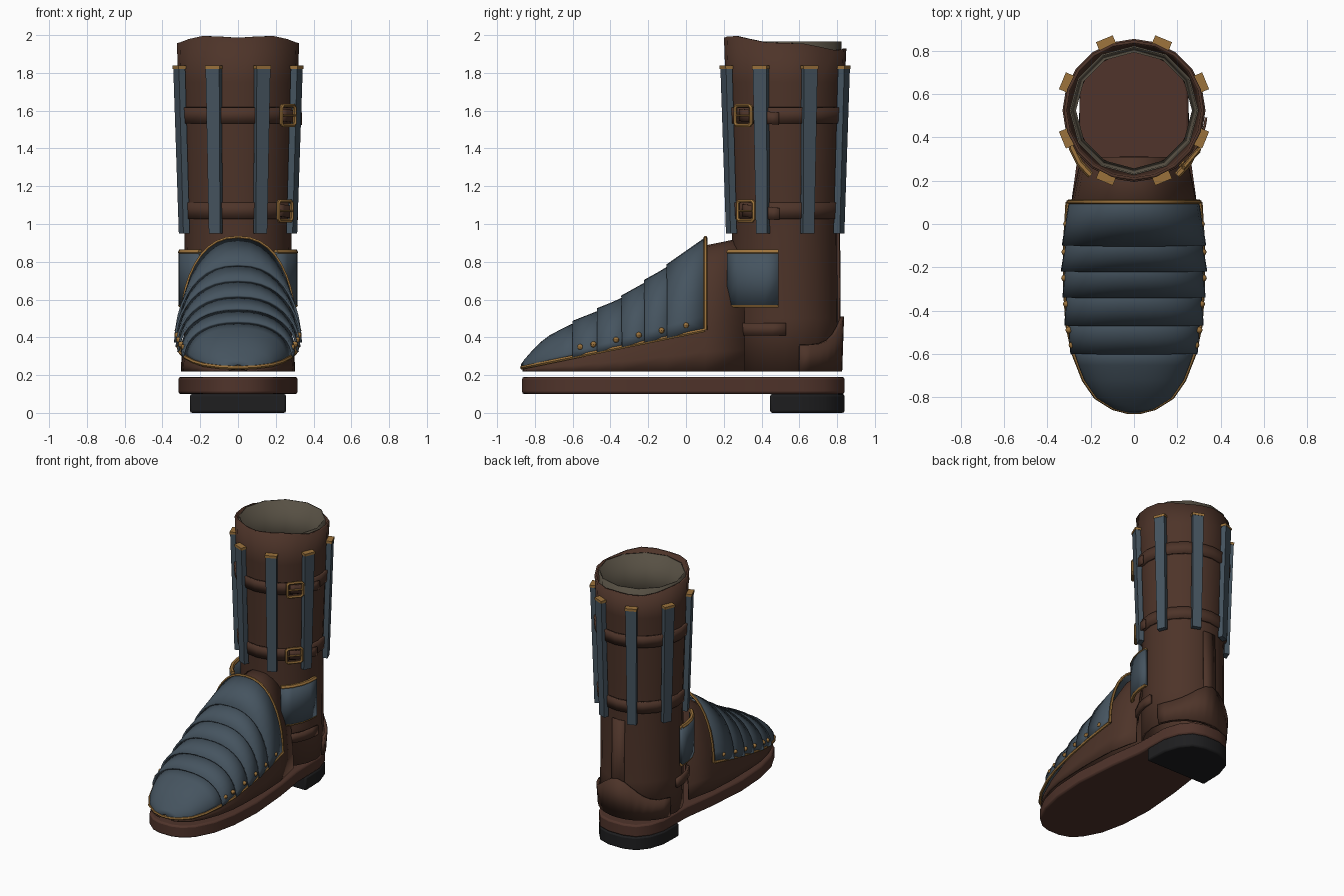
import bpy, bmesh, math
from mathutils import Vector, Matrix

cube = bpy.data.objects.get("Cube")
if cube:
    bpy.data.objects.remove(cube)


def material(name, rgb):
    m = bpy.data.materials.new(name)
    m.use_nodes = True
    m.diffuse_color = (*rgb, 1)
    m.node_tree.nodes["Principled BSDF"].inputs["Base Color"].default_value = (*rgb, 1)
    return m


LEATHER = material("brown leather", (0.075, 0.034, 0.022))
SOLE = material("sole brown", (0.08, 0.034, 0.024))
STEEL = material("blue steel", (0.06, 0.088, 0.115))
GOLD = material("old gold", (0.33, 0.17, 0.045))
RUBBER = material("black rubber", (0.013, 0.013, 0.014))
LINING = material("olive lining", (0.095, 0.08, 0.057))
made = []


def add(name, mesh, mat):
    ob = bpy.data.objects.new(name, mesh)
    bpy.context.collection.objects.link(ob)
    mesh.materials.clear()
    mesh.materials.append(mat)
    made.append(ob)
    return ob


def finish(name, bm, mat):
    bmesh.ops.recalc_face_normals(bm, faces=bm.faces[:])
    mesh = bpy.data.meshes.new(name)
    bm.to_mesh(mesh)
    bm.free()
    return add(name, mesh, mat)


def loft(name, rings, mat, closed=False, thick=0.012):
    """Skin a surface through rows of points and give it thickness."""
    bm = bmesh.new()
    rows = [[bm.verts.new(p) for p in r] for r in rings]
    n = len(rows[0])
    for a, b in zip(rows, rows[1:]):
        for i in range(n if closed else n - 1):
            j = (i + 1) % n
            bm.faces.new((a[i], a[j], b[j], b[i]))
    ob = finish(name, bm, mat)
    mod = ob.modifiers.new("thickness", "SOLIDIFY")
    mod.thickness, mod.offset = thick, 0
    return ob


def slab(name, half, z0, z1, mat):
    """Extrude a mirrored half outline upward, with softened edges."""
    outline = half + [(-x, y) for x, y in reversed(half) if x > 0]
    bm = bmesh.new()
    face = bm.faces.new([bm.verts.new((x, y, z0)) for x, y in outline])
    top = bmesh.ops.extrude_face_region(bm, geom=[face])["geom"]
    bmesh.ops.translate(bm, vec=(0, 0, z1 - z0),
                        verts=[v for v in top if isinstance(v, bmesh.types.BMVert)])
    ob = finish(name, bm, mat)
    mod = ob.modifiers.new("soft edge", "BEVEL")
    mod.width, mod.segments, mod.limit_method = 0.012, 2, "ANGLE"
    mod.angle_limit = math.radians(60)


def tube(name, pts, radius, mat, closed=False):
    cu = bpy.data.curves.new(name, "CURVE")
    cu.dimensions, cu.bevel_depth, cu.bevel_resolution = "3D", radius, 1
    cu.use_fill_caps = True
    sp = cu.splines.new("POLY")
    sp.points.add(len(pts) - 1)
    for s, p in zip(sp.points, pts):
        s.co = (*p, 1)
    sp.use_cyclic_u = closed
    tmp = bpy.data.objects.new(name + " path", cu)
    mesh = bpy.data.meshes.new_from_object(tmp)
    bpy.data.objects.remove(tmp)
    return add(name, mesh, mat)


def box(name, size, matrix, mat):
    bm = bmesh.new()
    bmesh.ops.create_cube(bm, size=1)
    bm.transform(matrix @ Matrix.Diagonal((*size, 1)))
    return finish(name, bm, mat)


def lerp(table, t):
    for (a, u), (b, v) in zip(table, table[1:]):
        if t <= b:
            return u + (v - u) * max(0, (t - a) / (b - a))
    return table[-1][1]


# Leg shaft and lining
CY = 0.525
RADIUS = [(0.22, 0.28), (0.95, 0.275), (1.5, 0.297), (2, 0.32)]


def around(angle, r, z):
    return Vector((r * math.cos(angle), CY + r * math.sin(angle), z))


def turns(n, a=0.0, b=2 * math.pi):
    return [a + (b - a) * i / n for i in range(n)]


def ring(z, extra=0.0, n=20):
    return [around(a, lerp(RADIUS, z) + extra, z) for a in turns(n)]


shaft = [ring(z) for z in (0.22, 0.5, 0.95, 1.25, 1.5, 1.75)]
shaft.append([around(a, 0.317, 1.958 - 0.036 * math.sin(a) + 0.008 * math.sin(5 * a))
              for a in turns(20)])
loft("shaft", shaft, LEATHER, True, 0.014)
loft("shaft_lining", [[around(a, r, z) for a in turns(12)]
                      for z, r in ((1.55, 0.272), (1.965, 0.295))], LINING, True, 0.008)

# Straps with buckles
for k, z in enumerate((1.575, 1.07)):
    loft(f"strap_{k}", [ring(z - 0.043, 0.018), ring(z + 0.043, 0.02)], LEATHER, True, 0.016)
    a = math.radians(-40)
    c = around(a, lerp(RADIUS, z) + 0.045, z)
    out, side = around(a, 1, 0) - around(a, 0, 0), Vector((-math.sin(a), math.cos(a), 0))
    up = Vector((0, 0, 1))
    tube(f"buckle_{k}", [c + side * s * 0.055 + up * t * 0.052
                         for s, t in ((-1, -0.8), (-0.8, -1), (0.8, -1), (1, -0.8),
                                      (1, 0.8), (0.8, 1), (-0.8, 1), (-1, 0.8))],
         0.011, GOLD, True)
    tube(f"buckle_prong_{k}", [c - side * 0.055, c + side * 0.05 + out * 0.008], 0.006, GOLD)
    tail = [a + 0.1 * i for i in range(-1, 7)]
    loft(f"strap_tail_{k}", [[around(t, lerp(RADIUS, z) + 0.034, z + h - 0.02 * i / 7)
                              for i, t in enumerate(tail)] for h in (-0.03, 0.035)], LEATHER)

# Steel splints with gold caps
for k in range(8):
    a = math.pi * (k + 0.5) / 4
    low, high = around(a, 0.308, 0.95), around(a, 0.337, 1.83)
    zax = (high - low).normalized()
    yax = Vector((-math.sin(a), math.cos(a), 0))
    rot = Matrix((yax.cross(zax), yax, zax)).transposed().to_4x4()
    ob = box(f"splint_{k}", (0.036, 0.078, (high - low).length),
             Matrix.Translation((low + high) / 2) @ rot, STEEL)
    for v in ob.data.vertices:
        if v.co.z < 1.2:
            v.co -= yax * 0.007 * (1 if (v.co - low).dot(yax) > 0 else -1)
    box(f"splint_cap_{k}", (0.042, 0.084, 0.018), Matrix.Translation(high) @ rot, GOLD)

# Foot shape shared by the upper and the armour
WIDTH = [(-0.868, 0.02), (-0.85, 0.09), (-0.8, 0.17), (-0.72, 0.225), (-0.6, 0.272),
         (-0.47, 0.3), (-0.2, 0.318), (0.1, 0.3), (0.32, 0.25)]
CREST = [(-0.868, 0.255), (-0.85, 0.28), (-0.78, 0.36), (-0.7, 0.42), (-0.6, 0.465),
         (-0.34, 0.6), (-0.1, 0.765), (0.1, 0.925), (0.32, 0.97)]


def hem(y):
    return 0.24 + (y + 0.868) * 0.205


def arch(y, base, w, h, n=20):
    pts = []
    for i in range(n + 1):
        t = math.pi * i / n
        c = math.cos(t)
        pts.append(Vector((math.copysign(abs(c) ** 0.85, c) * w, y, base + (h - base) * math.sin(t))))
    return pts


def armour(y, grow=0.0):
    return arch(y, hem(y), lerp(WIDTH, y) + grow, lerp(CREST, y) + grow)


loft("foot_upper", [arch(y, 0.22, lerp(WIDTH, y) * 0.95, max(0.235, lerp(CREST, y) - 0.045))
                    for y in (-0.86, -0.85, -0.8, -0.72, -0.6, -0.47, -0.34, -0.1, 0.1, 0.31)],
     LEATHER)

# Overlapping lames and toe cap
edges = [0.1, -0.1, -0.22, -0.34, -0.47, -0.6]
for k, (back, front) in enumerate(zip(edges, edges[1:])):
    start = back + (0.03 if k else 0)
    loft(f"lame_{k}", [armour(start, -0.004), armour((start + front) / 2, 0.006),
                       armour(front, 0.016)], STEEL)
loft("toe_cap", [armour(y) for y in (-0.57, -0.65, -0.72, -0.76, -0.8, -0.83, -0.85, -0.868)], STEEL)

# Gold trim and rivets on the armour
tube("instep_trim", armour(0.103, 0.003), 0.01, GOLD)
hem_ys = [0.1, -0.1, -0.3, -0.47, -0.6, -0.72, -0.8, -0.85, -0.868]
left = [Vector((lerp(WIDTH, y) + 0.006, y, hem(y))) for y in hem_ys]
tube("hem_trim", left + [Vector((-p.x, p.y, p.z)) for p in reversed(left)], 0.011, GOLD)
for y in (0.0, -0.13, -0.25, -0.37, -0.49, -0.56):
    for s in (-1, 1):
        bm = bmesh.new()
        bmesh.ops.create_uvsphere(bm, u_segments=8, v_segments=6, radius=0.016)
        bm.transform(Matrix.Translation((s * (lerp(WIDTH, y) + 0.006), y, hem(y) + 0.045)))
        finish("rivet", bm, GOLD)

# Ankle plates, trims and lower straps on both sides
panel = [(0.2, 0.225), (0.25, 0.28), (0.285, 0.35), (0.3, 0.42), (0.303, 0.49)]
for s, side in ((1, "left"), (-1, "right")):
    rows = [[Vector((s * x, y, z)) for x, y in panel] for z in (0.57, 0.71, 0.85)]
    loft(f"{side}_ankle_plate", rows, STEEL, thick=0.026)
    tube(f"{side}_plate_top_trim", rows[2], 0.016, GOLD)
    tube(f"{side}_plate_bottom_trim", rows[0], 0.014, GOLD)
    loft(f"{side}_ankle_strap", [[Vector((s * (x - 0.01), y + 0.04, z)) for x, y in panel]
                                 for z in (0.41, 0.475)], LEATHER, thick=0.02)

# Heel counter
spread = [math.radians(15 + 150 * i / 14) for i in range(15)]
loft("heel_counter", [[around(a, 0.292, 0.22) for a in spread],
                      [around(a, 0.302, 0.36 + 0.15 * math.sin(a) ** 6) for a in spread]],
     LEATHER, thick=0.02)
loft("back_seam", [[around(math.radians(d), lerp(RADIUS, z) + 0.008, z) for d in (80, 90, 100)]
                   for z in (0.22, 0.95)], LEATHER, thick=0.016)

# Sole and heel block
rear = [(0.25, 0.62), (0.215, 0.73), (0.15, 0.81), (0.06, 0.84)]
slab("sole", [(0.05, -0.868), (0.12, -0.845), (0.19, -0.785), (0.26, -0.65), (0.3, -0.47),
              (0.315, -0.22), (0.29, 0.1), (0.255, 0.35)] + rear, 0.1, 0.19, SOLE)
slab("heel_block", [(0.255, 0.445)] + rear, 0, 0.1, RUBBER)

# Smooth shading with sharp corners kept
for ob in bpy.context.selected_objects:
    ob.select_set(False)
for ob in made:
    ob.select_set(True)
bpy.context.view_layer.objects.active = made[0]
bpy.ops.object.shade_smooth_by_angle(angle=math.radians(38))
